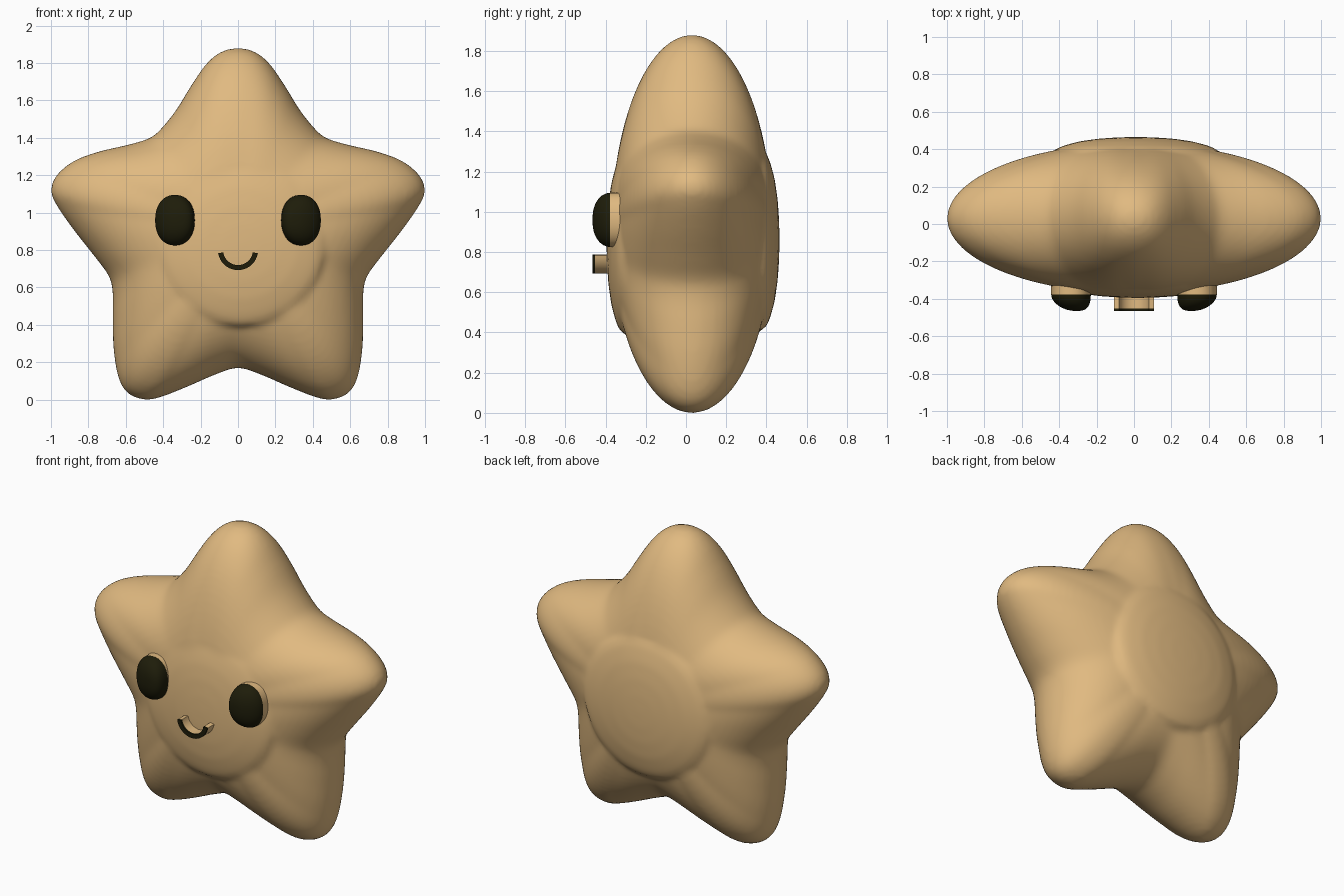
import bpy, bmesh, math
from mathutils import Vector

if "Cube" in bpy.data.objects:
    bpy.data.objects.remove(bpy.data.objects["Cube"])


def material(name, rgb):
    m = bpy.data.materials.new(name)
    m.use_nodes = True
    color = (*rgb, 1)
    m.diffuse_color = color
    m.node_tree.nodes["Principled BSDF"].inputs["Base Color"].default_value = color
    return m


TAN = material("warm tan", (0.75, 0.49, 0.218))
DARK = material("dark olive", (0.013, 0.012, 0.003))


def loft(name, rings, materials=(TAN,), dark_rule=None, angle=50):
    """Skin a list of equal-length point rings and cap both ends."""
    bm = bmesh.new()
    loops = [[bm.verts.new(p) for p in ring] for ring in rings]
    n = len(loops[0])
    for a, b in zip(loops, loops[1:]):
        for i in range(n):
            j = (i + 1) % n
            bm.faces.new((a[i], a[j], b[j], b[i]))
    bm.faces.new(loops[0])
    bm.faces.new(loops[-1])
    bmesh.ops.recalc_face_normals(bm, faces=bm.faces)
    if dark_rule:
        for f in bm.faces:
            f.material_index = int(dark_rule(f))
    mesh = bpy.data.meshes.new(name)
    bm.to_mesh(mesh)
    bm.free()
    for m in materials:
        mesh.materials.append(m)
    obj = bpy.data.objects.new(name, mesh)
    bpy.context.collection.objects.link(obj)
    bpy.ops.object.select_all(action="DESELECT")
    obj.select_set(True)
    bpy.context.view_layer.objects.active = obj
    bpy.ops.object.shade_smooth_by_angle(angle=math.radians(angle))
    return obj


def smooth_closed(points, steps):
    """Closed Catmull-Rom curve through the points."""
    out = []
    n = len(points)
    for i in range(n):
        a, b, c, d = (points[(i + k) % n] for k in (-1, 0, 1, 2))
        for s in range(steps):
            t = s / steps
            out.append(0.5 * (2 * b + (c - a) * t + (2 * a - 5 * b + 4 * c - d) * t ** 2
                              + (3 * b - a - 3 * c + d) * t ** 3))
    return out


def oval(rx, rz, n=64, power=2.0):
    """Points of a superellipse."""
    for i in range(n):
        a = math.tau * i / n
        c, s = math.cos(a), math.sin(a)
        yield (rx * math.copysign(abs(c) ** (2 / power), c),
               rz * math.copysign(abs(s) ** (2 / power), s))


# Puffy star body: half outline mirrored, then inflated, fuller between the arms
half = [(0, 1.88), (0.09, 1.86), (0.17, 1.795), (0.25, 1.68), (0.33, 1.55), (0.41, 1.45),
        (0.47, 1.4), (0.58, 1.365), (0.75, 1.325), (0.88, 1.275), (0.97, 1.2), (1, 1.12),
        (0.97, 1.04), (0.88, 0.91), (0.77, 0.77), (0.69, 0.66), (0.67, 0.57), (0.67, 0.43),
        (0.665, 0.27), (0.64, 0.12), (0.59, 0.035), (0.5, 0), (0.41, 0.015), (0.27, 0.07),
        (0.12, 0.135), (0, 0.17)]
outline = [Vector(p) for p in half + [(-x, z) for x, z in half[-2:0:-1]]]
outline = smooth_closed(outline, 4)
center = Vector((0, 0.9))
MID_Y, DEPTH = 0.03, 0.402
STEPS = 48
rings = []
for k in range(1, STEPS):
    t = math.pi * k / STEPS
    ring = []
    for p in outline:
        f = math.sin(t)
        power = 2 + 3.2 * max(0, 0.97 - (p - center).length)
        y = math.copysign(DEPTH * math.sqrt(max(0, 1 - f ** power)), -math.cos(t))
        q = center.lerp(p, f)
        ring.append((q.x, MID_Y + (y if k * 2 != STEPS else 0), q.y))
    rings.append(ring)
body = loft("star_body", rings, angle=80)

# Shallow round cushions on the belly and the back
profile = [(0.01, 0.43), (0.1, 0.428), (0.2, 0.421), (0.3, 0.407), (0.38, 0.386),
           (0.425, 0.368), (0.445, 0.35), (0.452, 0.32), (0.452, 0.2)]
cushions = [loft(name, [[(cx + x, 0.035 + side * d, cz + z) for x, z in oval(r, r)]
                        for r, d in profile], angle=80)
            for name, side, cx, cz in (("belly_cushion", -1, 0.02, 0.84),
                                       ("back_cushion", 1, 0.01, 0.86))]

# Fuse body and cushions into one soft skin
for c in cushions:
    c.select_set(True)
body.select_set(True)
bpy.context.view_layer.objects.active = body
bpy.ops.object.join()
fuse = body.modifiers.new("fuse", "REMESH")
fuse.mode = "VOXEL"
fuse.voxel_size = 0.018
fuse.use_smooth_shade = True
soften = body.modifiers.new("soften", "SMOOTH")
soften.factor = 0.5
soften.iterations = 5
for m in (fuse.name, soften.name):
    bpy.ops.object.modifier_apply(modifier=m)

# Eyes: tan stalks with domed dark caps leaning slightly inwards
EYE_X, EYE_Z, RX, RZ = 0.337, 0.96, 0.106, 0.135
for name, side in (("left", 1), ("right", -1)):
    loft(name + "_eye_stalk", [[(side * EYE_X + x, y, EYE_Z + z)
                                for x, z in oval(RX, RZ, 48, 2.2)]
                               for y in (-0.25, -0.378)])
    cap = []
    for k in range(12):
        t = math.pi / 2 * k / 12
        size = math.cos(t) ** 0.85
        cx = side * (EYE_X - 0.03 * math.sin(t) ** 2)
        cap.append([(cx + x, -0.375 - 0.09 * math.sin(t), EYE_Z + z)
                    for x, z in oval(RX * size, RZ * size, 48, 2.2)])
    loft(name + "_eye", cap, (DARK,), angle=80)

# Smile: extruded arc with a dark front lip
arc = [math.pi * (1.05 + 0.9 * i / 24) for i in range(25)]
shape = [(r * math.cos(a), 0.8 + r * math.sin(a))
         for r, angles in ((0.107, arc), (0.08, arc[::-1])) for a in angles]
loft("smile", [[(x, y, z) for x, z in shape] for y in (-0.3, -0.452, -0.464)], (TAN, DARK),
     lambda f: f.calc_center_median().y < -0.453)
